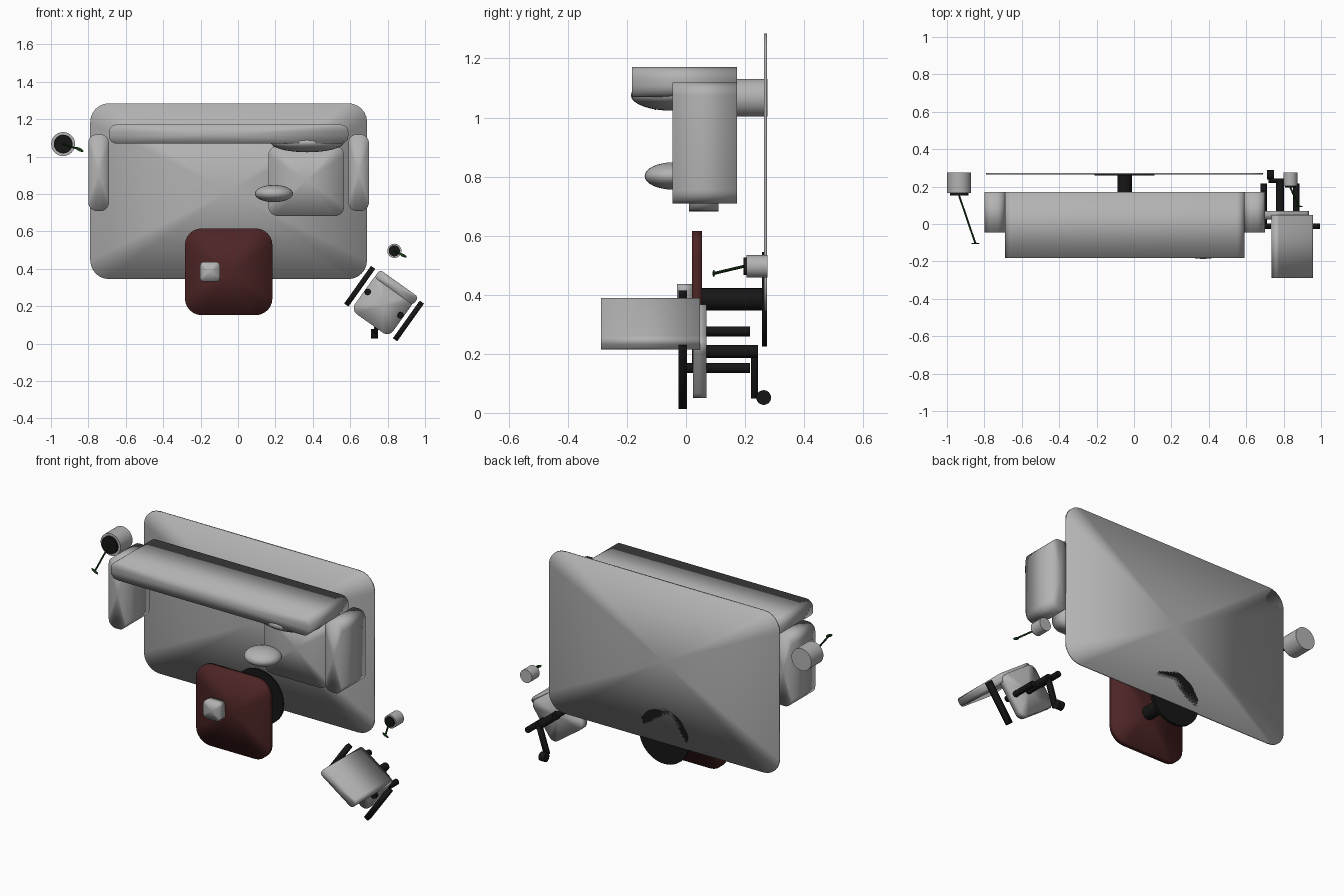
import bpy, bmesh, math
from mathutils import Vector, Matrix

if "Cube" in bpy.data.objects:
    bpy.data.objects.remove(bpy.data.objects["Cube"])

def material(name, rgb):
    m = bpy.data.materials.new(name)
    m.diffuse_color = (*rgb, 1)
    m.use_nodes = True
    m.node_tree.nodes["Principled BSDF"].inputs["Base Color"].default_value = m.diffuse_color
    return m

GREY = material("light grey", (0.45, 0.45, 0.45))
BLACK = material("black", (0.008, 0.008, 0.008))
RED = material("dark red", (0.075, 0.018, 0.018))
GREEN = material("dark green", (0.01, 0.045, 0.01))

def finish(name, bm, mat):
    bmesh.ops.recalc_face_normals(bm, faces=bm.faces)
    me = bpy.data.meshes.new(name)
    bm.to_mesh(me)
    bm.free()
    me.materials.append(mat)
    me.shade_smooth()
    ob = bpy.data.objects.new(name, me)
    bpy.context.collection.objects.link(ob)
    return ob

def plate(name, x, z, w, h, r, y0, y1, mat, angle=0, seg=6):
    """Rounded rectangle in the xz plane, extruded along y, caps fanned from the centre."""
    ca, sa = math.cos(angle), math.sin(angle)
    outline = []
    for q, (sx, sz) in enumerate([(1, 1), (-1, 1), (-1, -1), (1, -1)]):
        for i in range(seg + 1):
            a = math.pi / 2 * (q + i / seg)
            px = sx * (w / 2 - r) + r * math.cos(a)
            pz = sz * (h / 2 - r) + r * math.sin(a)
            outline.append((x + px * ca - pz * sa, z + px * sa + pz * ca))
    bm = bmesh.new()
    rings = []
    n = len(outline)
    for y in (y0, y1):
        ring = [bm.verts.new((px, y, pz)) for px, pz in outline]
        centre = bm.verts.new((x, y, z))
        for i in range(n):
            bm.faces.new((ring[i], ring[(i + 1) % n], centre))
        rings.append(ring)
    a, b = rings
    for i in range(n):
        j = (i + 1) % n
        bm.faces.new((a[i], a[j], b[j], b[i]))
    return finish(name, bm, mat)

def rod(name, p, q, r, mat, sides=24):
    """Capped cylinder between two points."""
    p, q = Vector(p), Vector(q)
    d = q - p
    m = Matrix.Translation((p + q) / 2) @ d.to_track_quat('Z', 'Y').to_matrix().to_4x4()
    bm = bmesh.new()
    bmesh.ops.create_cone(bm, cap_ends=True, segments=sides, radius1=r, radius2=r,
                          depth=d.length, matrix=m)
    ob = finish(name, bm, mat)
    ob.data.set_sharp_from_angle(angle=math.radians(40))
    return ob

def ellipsoid(name, c, radii, mat, angle=0):
    m = Matrix.Translation(c) @ Matrix.Rotation(angle, 4, 'Y') @ Matrix.Diagonal((*radii, 1))
    bm = bmesh.new()
    bmesh.ops.create_uvsphere(bm, u_segments=32, v_segments=16, radius=1, matrix=m)
    return finish(name, bm, mat)

# Rug
plate("rug", -0.05, 0.815, 1.48, 0.94, 0.10, 0.264, 0.274, GREY)

# Sofa: backrest, arms, one seat cushion, two pillows
plate("sofa_back", -0.05, 1.12, 1.28, 0.102, 0.042, -0.182, 0.172, GREY)
for side in (-1, 1):
    plate("sofa_arm", -0.05 + side * 0.695, 0.914, 0.11, 0.41, 0.045, -0.045, 0.172, GREY)
plate("seat_cushion", 0.365, 0.87, 0.405, 0.375, 0.05, 0.01, 0.11, GREY)
ellipsoid("back_pillow", (0.37, -0.047, 1.075), (0.195, 0.14, 0.052), GREY)
ellipsoid("small_pillow", (0.192, -0.045, 0.802), (0.102, 0.095, 0.046), GREY)

# Coffee table: top, post, round base, small box
plate("table_top", -0.05, 0.384, 0.468, 0.464, 0.09, 0.02, 0.054, RED)
rod("table_post", (-0.05, 0.05, 0.384), (-0.05, 0.265, 0.384), 0.038, BLACK)
rod("table_base", (-0.05, 0.258, 0.384), (-0.05, 0.274, 0.384), 0.16, BLACK, 48)
plate("table_box", -0.15, 0.384, 0.105, 0.105, 0.02, -0.03, 0.02, GREY)

# Potted plants: pot, soil, stem and leaf
def plant(x, z, r, y0, y1, soil_y, tip, leaf):
    rod("pot", (x, y0, z), (x, y1, z), r, GREY, 32)
    rod("soil", (x, soil_y, z), (x, y0 + 0.01, z), r * 0.78, BLACK, 32)
    rod("stem", (x, soil_y, z), tip, 0.005, GREEN, 8)
    ellipsoid("leaf", tip, (leaf, 0.004, leaf * 0.35), GREEN, math.radians(27))

plant(-0.935, 1.067, 0.064, 0.165, 0.276, 0.152, (-0.848, -0.104, 1.038), 0.024)
plant(0.836, 0.496, 0.038, 0.204, 0.276, 0.195, (0.882, 0.094, 0.472), 0.022)

# Desk chair, turned on the floor
TURN = math.radians(-35.5)
CX, CZ = 0.781, 0.214

def chair_pos(u, v):
    return (CX + u * math.cos(TURN) - v * math.sin(TURN),
            CZ + u * math.sin(TURN) + v * math.cos(TURN))

x, z = chair_pos(0, -0.006)
plate("chair_seat", x, z, 0.25, 0.25, 0.04, 0.024, 0.07, GREY, TURN)
x, z = chair_pos(0.003, 0.109)
plate("chair_back", x, z, 0.255, 0.052, 0.02, -0.288, 0.047, GREY, TURN)
for side in (-1, 1):
    x, z = chair_pos(side * 0.16, 0)
    plate("chair_armrest", x, z, 0.028, 0.247, 0.001, -0.026, 0.003, BLACK, TURN, 1)
    x, z = chair_pos(side * 0.107, 0)
    rod("armrest_post", (x, 0.003, z), (x, 0.216, z), 0.017, BLACK, 16)
rod("chair_post", (CX, 0.06, 0.208), (CX, 0.243, 0.208), 0.022, BLACK)

# Chair foot and caster
fx, fz = 0.73, 0.052
dx, dz = CX - fx, 0.208 - fz
plate("chair_foot", (CX + fx) / 2, (0.208 + fz) / 2, 0.025, math.hypot(dx, dz), 0.004,
      0.22, 0.244, BLACK, -math.atan2(dx, dz), 2)
rod("caster", (fx - 0.018, 0.263, fz), (fx + 0.018, 0.263, fz), 0.025, BLACK)
